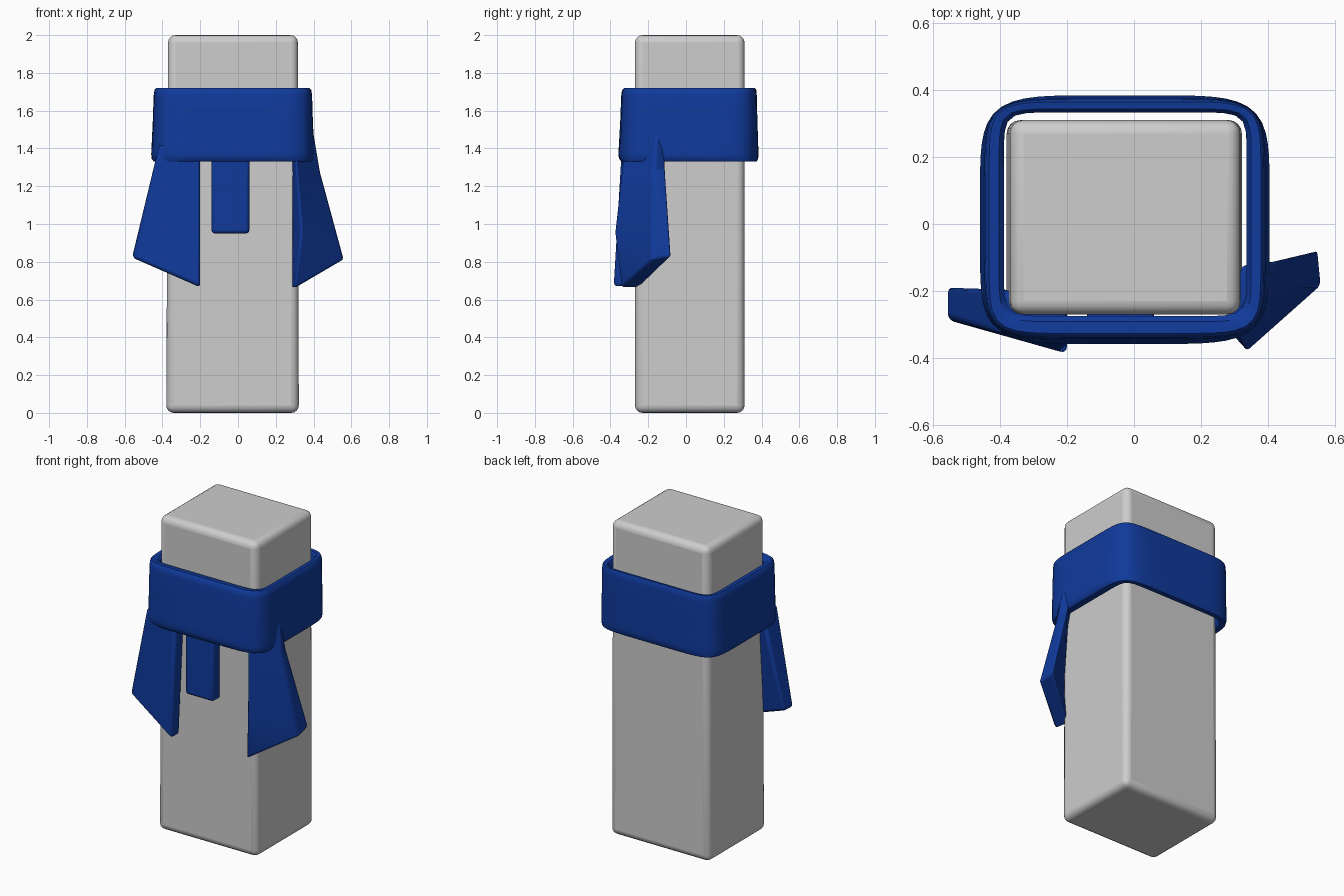
import bpy, bmesh, math

if "Cube" in bpy.data.objects:
    bpy.data.objects.remove(bpy.data.objects["Cube"])


def material(name, rgb):
    m = bpy.data.materials.new(name)
    m.diffuse_color = (*rgb, 1)
    m.use_nodes = True
    m.node_tree.nodes["Principled BSDF"].inputs["Base Color"].default_value = m.diffuse_color
    return m


GREY = material("light grey", (0.62, 0.61, 0.61))
BLUE = material("deep blue", (0.005, 0.042, 0.33))


def make(name, verts, faces, mat, bevel=0.0, segments=3):
    bm = bmesh.new()
    vs = [bm.verts.new(v) for v in verts]
    for f in faces:
        bm.faces.new([vs[i] for i in f])
    bmesh.ops.recalc_face_normals(bm, faces=bm.faces)
    me = bpy.data.meshes.new(name)
    bm.to_mesh(me)
    bm.free()
    me.materials.append(mat)
    ob = bpy.data.objects.new(name, me)
    bpy.context.collection.objects.link(ob)
    if bevel:
        b = ob.modifiers.new("rounded edges", 'BEVEL')
        b.width, b.segments = bevel, segments
        b.limit_method, b.angle_limit = 'ANGLE', math.radians(25)
    for o in bpy.context.selected_objects:
        o.select_set(False)
    ob.select_set(True)
    bpy.context.view_layer.objects.active = ob
    bpy.ops.object.shade_smooth_by_angle(angle=math.radians(40))
    return ob


BOX = [(0, 1, 2, 3), (4, 5, 6, 7), (0, 1, 5, 4), (1, 2, 6, 5), (2, 3, 7, 6), (3, 0, 4, 7)]


def rect(x0, x1, y0, y1, z):
    return [(x0, y0, z), (x1, y0, z), (x1, y1, z), (x0, y1, z)]


# Body block, very slightly tapered
make("body", rect(-0.38, 0.322, -0.27, 0.31, 0) + rect(-0.37, 0.317, -0.27, 0.31, 2),
     BOX, GREY, 0.04, 4)

# Scarf band: rounded-square ring swept through a soft cross-section
N = 96


def loop(cx, cy, hx, hy, n, z):
    pts = []
    for i in range(N):
        a = 2 * math.pi * (i + 0.5) / N
        c, s = math.cos(a), math.sin(a)
        r = (abs(c) ** n + abs(s) ** n) ** (-1 / n)
        pts.append((cx + hx * r * c, cy + hy * r * s, z))
    return pts


inner = (-0.026, 0.029, 0.362, 0.304, 12)
outer = (-0.0275, 0.013, 0.432, 0.371, 5.5)
section = [(0, 1.35), (0, 1.70), (0.2, 1.717), (0.62, 1.72), (0.76, 1.71), (0.82, 1.68),
           (0.88, 1.55), (0.98, 1.40), (1.0, 1.37), (0.96, 1.345), (0.8, 1.33), (0.2, 1.33)]
verts, faces = [], []
for t, z in section:
    verts += loop(*[a + (b - a) * t for a, b in zip(inner, outer)], z)
K = len(section)
for k in range(K):
    for i in range(N):
        j, m = (i + 1) % N, (k + 1) % K
        faces.append((k * N + i, k * N + j, m * N + j, m * N + i))
make("scarf_band", verts, faces, BLUE)

# Short middle tab hanging at the front
make("scarf_middle_tab", rect(-0.14, 0.06, -0.335, -0.25, 0.95)
     + rect(-0.14, 0.06, -0.335, -0.25, 1.45), BOX, BLUE, 0.018)

# Left tail: flared slab
make("scarf_left_tail", [
    (-0.56, -0.285, 0.82), (-0.20, -0.388, 0.665), (-0.20, -0.30, 0.665), (-0.56, -0.185, 0.83),
    (-0.42, -0.325, 1.42), (-0.20, -0.34, 1.42), (-0.20, -0.25, 1.42), (-0.40, -0.19, 1.42)],
    BOX, BLUE, 0.02)

# Right tail: wraps the corner and folds under along a slanted crease
tail = [
    (0.29, -0.32, 1.60), (0.385, -0.14, 1.60), (0.32, -0.12, 1.60), (0.285, -0.25, 1.60),
    (0.31, -0.345, 1.28), (0.435, -0.17, 1.28), (0.42, -0.105, 1.28), (0.285, -0.25, 1.28),
    (0.335, -0.38, 0.96), (0.56, -0.18, 0.81), (0.55, -0.075, 0.83), (0.285, -0.28, 0.93),
    (0.30, -0.345, 0.66), (0.285, -0.25, 0.66)]
make("scarf_right_tail", tail, [
    (0, 1, 2, 3),
    (0, 1, 5, 4), (1, 2, 6, 5), (2, 3, 7, 6), (3, 0, 4, 7),
    (4, 5, 9, 8), (5, 6, 10, 9), (6, 7, 11, 10), (7, 4, 8, 11),
    (8, 9, 12), (9, 10, 13, 12), (10, 11, 13), (11, 8, 12, 13)], BLUE, 0.014)
